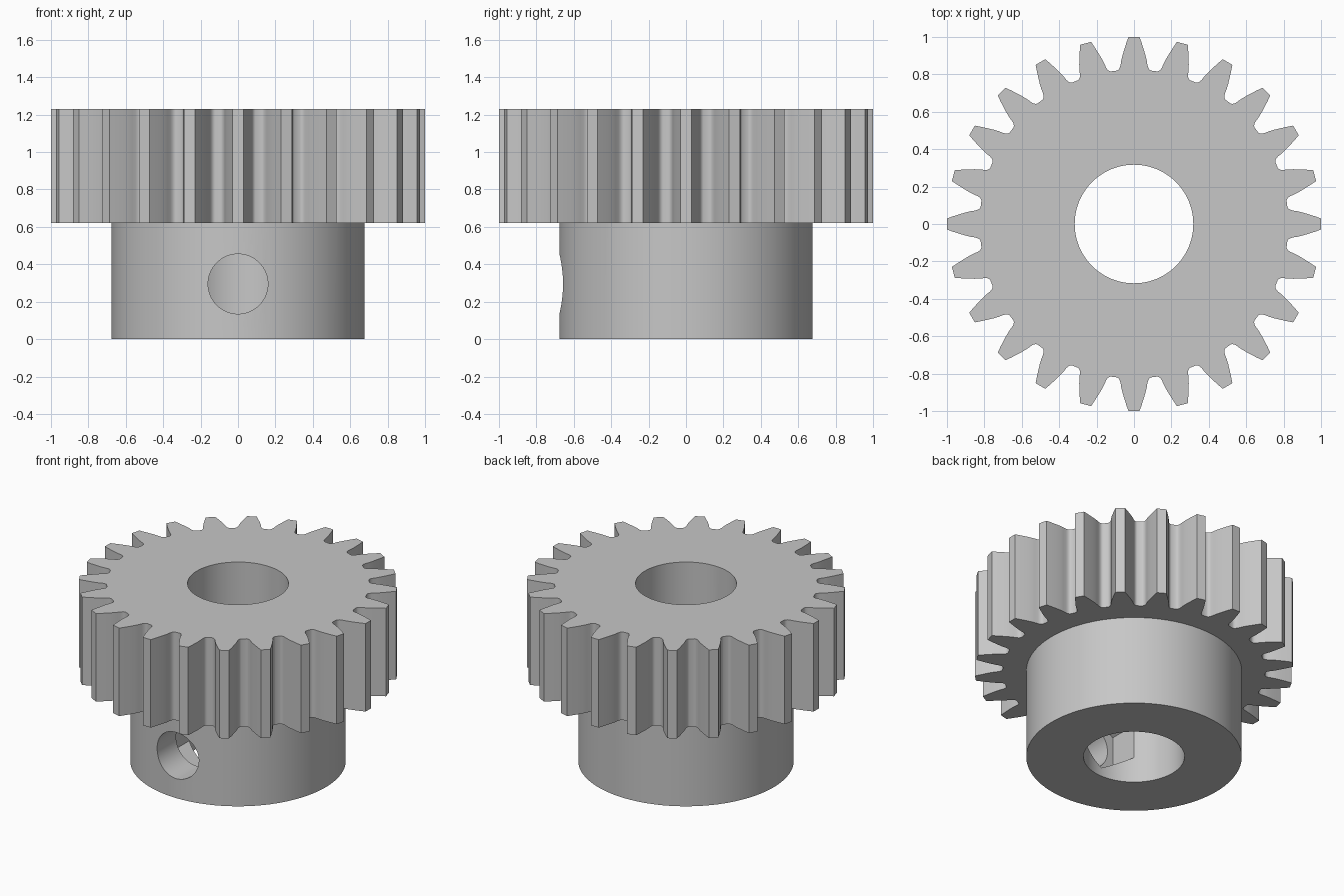
import bpy, bmesh, math
from mathutils import Vector

if "Cube" in bpy.data.objects:
    bpy.data.objects.remove(bpy.data.objects["Cube"])

TEETH = 24
grey = bpy.data.materials.new("plain grey")
grey.diffuse_color = (0.57, 0.57, 0.57, 1)
grey.use_nodes = True
grey.node_tree.nodes["Principled BSDF"].inputs["Base Color"].default_value = grey.diffuse_color


def extrude_outline(name, outline, z0, z1):
    """Solid prism from a counter-clockwise xy outline."""
    bm = bmesh.new()
    face = bm.faces.new([bm.verts.new((x, y, z0)) for x, y in outline])
    res = bmesh.ops.extrude_face_region(bm, geom=[face])
    top = [v for v in res["geom"] if isinstance(v, bmesh.types.BMVert)]
    bmesh.ops.translate(bm, verts=top, vec=(0, 0, z1 - z0))
    bmesh.ops.recalc_face_normals(bm, faces=bm.faces)
    mesh = bpy.data.meshes.new(name)
    bm.to_mesh(mesh)
    bm.free()
    mesh.materials.append(grey)
    obj = bpy.data.objects.new(name, mesh)
    bpy.context.collection.objects.link(obj)
    return obj


def ngon(radius, sides, start=0.0):
    steps = [start + 2 * math.pi * i / sides for i in range(sides)]
    return [(radius * math.cos(a), radius * math.sin(a)) for a in steps]


def combine(target, tool, operation):
    """Apply a boolean and discard the tool."""
    mod = target.modifiers.new(operation.lower(), 'BOOLEAN')
    mod.object, mod.operation, mod.solver = tool, operation, 'EXACT'
    bpy.ops.object.select_all(action='DESELECT')
    bpy.context.view_layer.objects.active = target
    target.select_set(True)
    bpy.ops.object.modifier_apply(modifier=mod.name)
    bpy.data.objects.remove(tool)


# Toothed rim: half a tooth as (height along tooth, half width), then mirrored
flank = [(0.820, 0.092), (0.824, 0.084), (0.833, 0.077), (0.848, 0.072),
         (0.870, 0.069), (0.900, 0.062), (0.930, 0.053), (0.965, 0.042), (1.0, 0.030)]
tooth = [(r, -w) for r, w in flank] + [(r, w) for r, w in reversed(flank)]
outline = []
for i in range(TEETH):
    a = 2 * math.pi * i / TEETH
    c, s = math.cos(a), math.sin(a)
    outline += [(x * c - y * s, x * s + y * c) for x, y in tooth]
gear = extrude_outline("gear_with_hub", outline, 0.62, 1.23)

# Hub below the teeth
combine(gear, extrude_outline("hub", ngon(0.677, 96), 0.0, 0.8), 'UNION')

# Shaft bore
combine(gear, extrude_outline("bore_cutter", ngon(0.317, 96), -0.2, 1.5), 'DIFFERENCE')


def front_cutter(name, shape, y0, y1):
    """Prism lying along y, centred on the screw hole height."""
    obj = extrude_outline(name, shape, -y1, -y0)
    obj.rotation_euler.x = math.pi / 2
    obj.location.z = 0.295
    bpy.context.view_layer.update()
    return obj


# Set-screw hole through the front wall, and hexagonal nut pocket opening into the bore
combine(gear, front_cutter("screw_hole_cutter", ngon(0.16, 64), -0.9, -0.1), 'DIFFERENCE')
combine(gear, front_cutter("nut_pocket_cutter", ngon(0.235, 6, math.pi / 2), -0.45, -0.1),
        'DIFFERENCE')

bpy.ops.object.shade_smooth_by_angle(angle=math.radians(30))
